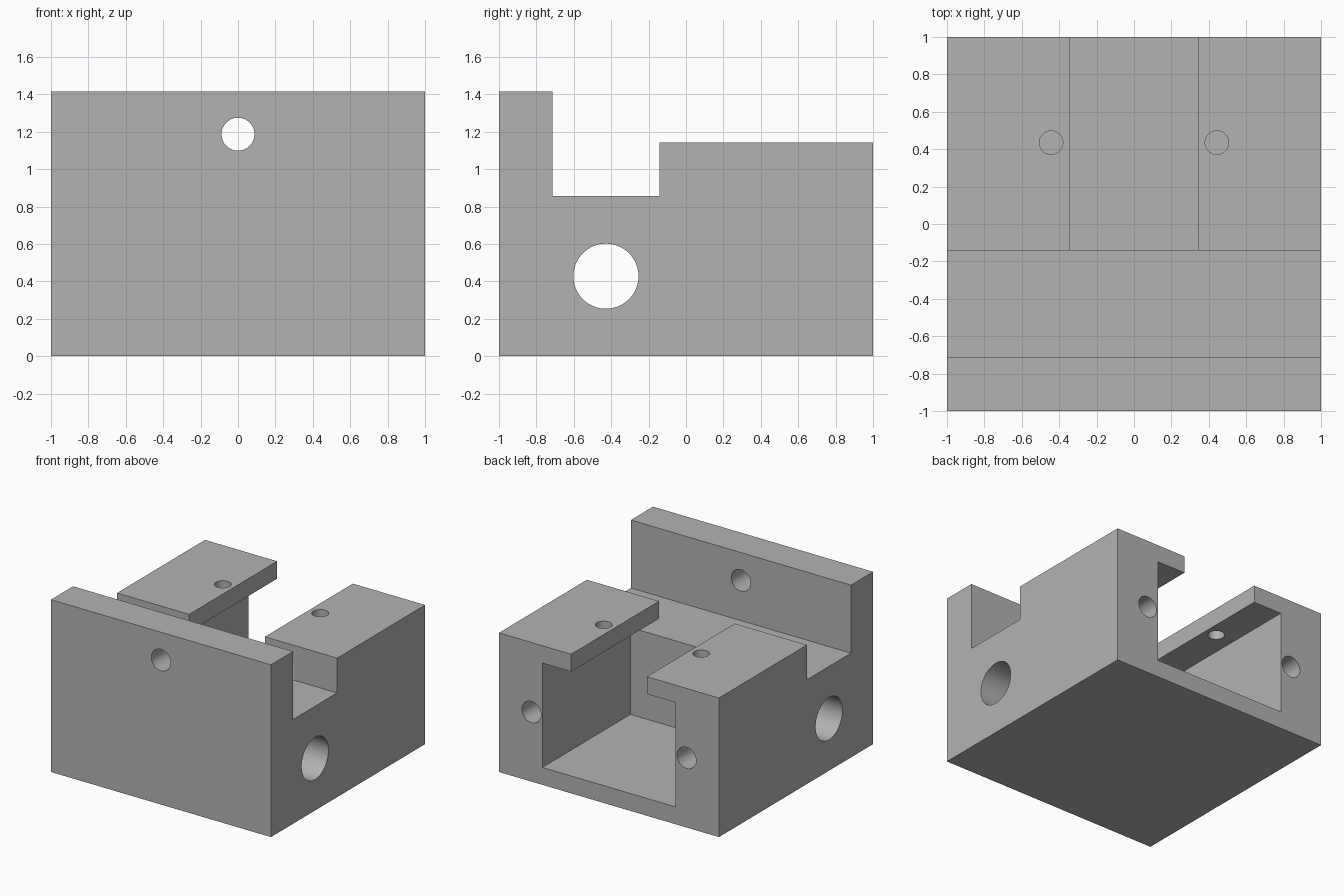
import bpy, bmesh, math
from mathutils import Matrix, Vector

default = bpy.data.objects.get("Cube")
if default:
    bpy.data.objects.remove(default, do_unlink=True)

grey = bpy.data.materials.new("plain grey")
grey.use_nodes = True
color = (0.45, 0.45, 0.45, 1)
grey.diffuse_color = color
grey.node_tree.nodes["Principled BSDF"].inputs["Base Color"].default_value = color


def make_object(name, bm):
    bmesh.ops.recalc_face_normals(bm, faces=bm.faces)
    mesh = bpy.data.meshes.new(name)
    bm.to_mesh(mesh)
    bm.free()
    mesh.materials.append(grey)
    obj = bpy.data.objects.new(name, mesh)
    bpy.context.collection.objects.link(obj)
    return obj


def extrude_profile(name, points, sweep):
    bm = bmesh.new()
    face = bm.faces.new([bm.verts.new(p) for p in points])
    result = bmesh.ops.extrude_face_region(bm, geom=[face], use_keep_orig=True)
    moved = [g for g in result["geom"] if isinstance(g, bmesh.types.BMVert)]
    bmesh.ops.translate(bm, verts=moved, vec=sweep)
    return make_object(name, bm)


def drill(name, start, end, radius):
    start, end = Vector(start), Vector(end)
    axis = end - start
    turn = axis.to_track_quat("Z", "Y").to_matrix().to_4x4()
    bm = bmesh.new()
    bmesh.ops.create_cone(bm, cap_ends=True, segments=64, radius1=radius,
                          radius2=radius, depth=axis.length,
                          matrix=Matrix.Translation((start + end) / 2) @ turn)
    return make_object(name, bm)


# Main block: stepped side profile with tall front wall and cross channel
wall_y, step_y = -0.713, -0.142
channel_z, top_z, wall_z = 0.857, 1.143, 1.416
side = [(-1, 0), (1, 0), (1, top_z), (step_y, top_z), (step_y, channel_z),
        (wall_y, channel_z), (wall_y, wall_z), (-1, wall_z)]
block = extrude_profile("slotted_block", [(-1, y, z) for y, z in side], (2, 0, 0))

# T-shaped slot, open at the back and between the two lips
half = [(0.605, 0.143), (0.605, 1.0), (0.344, 1.0), (0.344, 1.3)]
slot = half + [(-x, z) for x, z in reversed(half)]
cutters = [extrude_profile("slot_cutter", [(x, step_y, z) for x, z in slot], (0, 1.3, 0))]

# Cross bore and front wall hole
cutters.append(drill("cross_bore_cutter", (-1.1, -0.428, 0.428), (1.1, -0.428, 0.428), 0.174))
cutters.append(drill("wall_hole_cutter", (0, -1.1, 1.187), (0, -0.6, 1.187), 0.088))

# Back bolt holes and lip screw holes on both sides
for s in (-1, 1):
    cutters.append(drill("bolt_hole_cutter", (s * 0.705, 0.2, 0.572), (s * 0.705, 1.1, 0.572), 0.087))
    cutters.append(drill("lip_hole_cutter", (s * 0.443, 0.435, 0.9), (s * 0.443, 0.435, 1.25), 0.063))

bpy.context.view_layer.objects.active = block
for cutter in cutters:
    cutter.hide_render = True
    mod = block.modifiers.new("cut", "BOOLEAN")
    mod.operation = "DIFFERENCE"
    mod.solver = "EXACT"
    mod.object = cutter
    bpy.ops.object.modifier_apply(modifier=mod.name)
    bpy.data.objects.remove(cutter, do_unlink=True)

# Smooth bores with crisp block edges
bpy.ops.object.select_all(action="DESELECT")
block.select_set(True)
bpy.ops.object.shade_smooth_by_angle(angle=math.radians(30))
